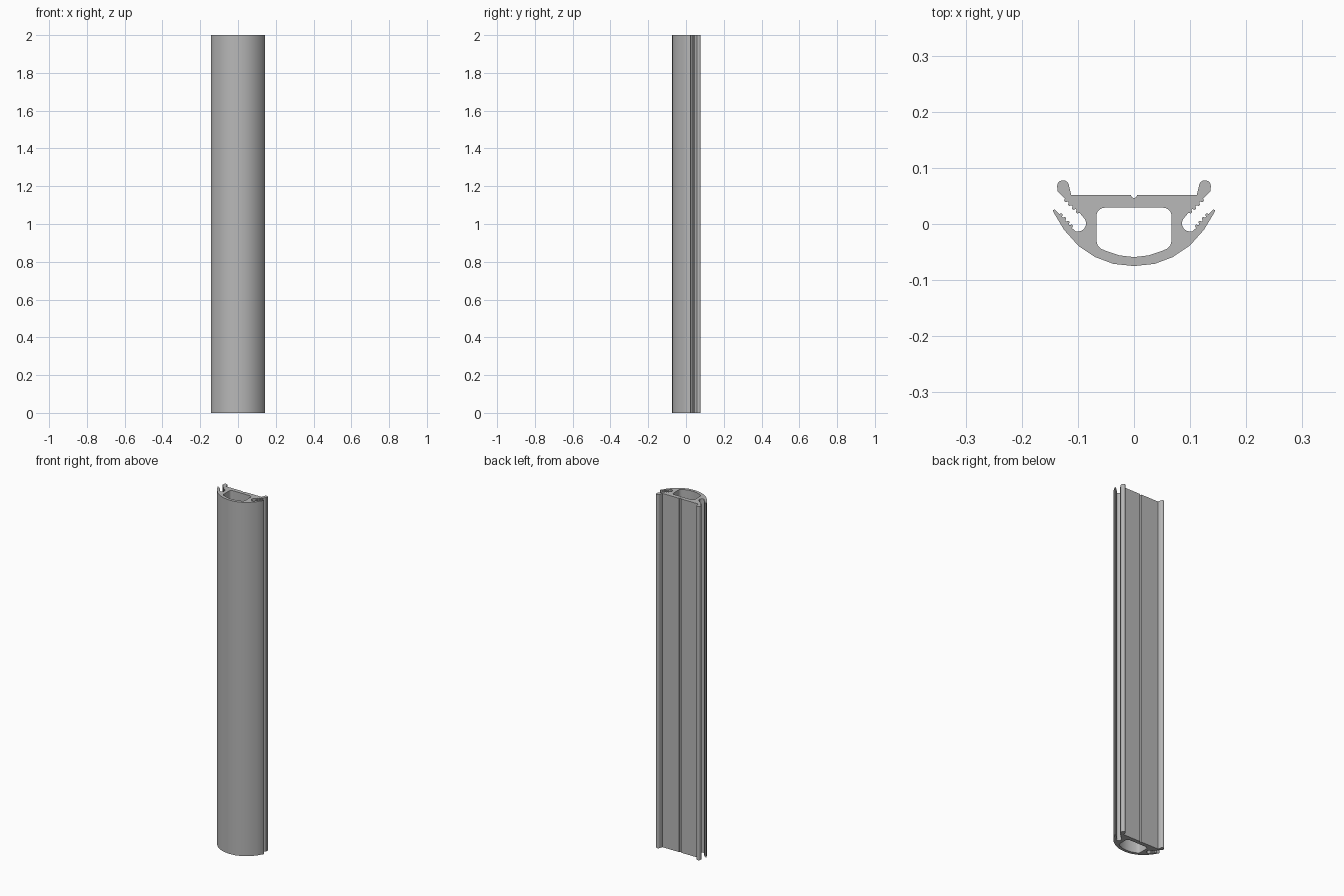
import bpy, bmesh
from math import sin, cos, radians
from mathutils import Vector

LENGTH = 2.0

cube = bpy.data.objects.get("Cube")
if cube:
    bpy.data.objects.remove(cube, do_unlink=True)

metal = bpy.data.materials.new("satin grey")
metal.use_nodes = True
GREY = (0.48, 0.48, 0.48, 1)
metal.diffuse_color = GREY
metal.node_tree.nodes["Principled BSDF"].inputs["Base Color"].default_value = GREY


def arc(cx, cy, r, start, end, steps):
    """Points along a circular arc, angles in degrees."""
    angles = [radians(start + (end - start) * i / steps) for i in range(steps + 1)]
    return [(cx + r * cos(a), cy + r * sin(a)) for a in angles]


def ridges(a, b, count, depth):
    """Gripping teeth along a line, standing out to its left."""
    a, b = Vector(a), Vector(b)
    step = (b - a) / count
    out = Vector((-step.y, step.x)).normalized() * depth
    pts = []
    for i in range(count):
        for t, h in ((0.1, 0), (0.3, 1), (0.65, 1), (0.85, 0)):
            pts.append(tuple(a + step * (i + t) + out * h))
    return pts


def mirrored(half):
    """Close a half outline whose first and last points lie on the centre line."""
    return half + [(-x, y) for x, y in reversed(half[1:-1])]


# Outline, from the rear centre groove around to the front centre
outline = [(0, 0.046), (0.004, 0.048), (0.006, 0.052), (0.112, 0.052), (0.1165, 0.071)]
outline += arc(0.1265, 0.0675, 0.0105, 150, 0, 8)            # rounded rear lip
outline += [(0.136, 0.058), (0.125, 0.047)]
outline += ridges((0.124, 0.046), (0.096, 0.019), 4, 0.004)  # slot upper wall
outline += arc(0.1, 0.001, 0.0145, 135, 285, 8)              # slot end
outline += ridges((0.11, -0.008), (0.134, 0.019), 4, 0.004)  # slot lower wall
outline += [(0.141, 0.026), (0.144, 0.025), (0.144, 0.022)]  # front lip tip
outline += [(0.125, -0.01), (0.099, -0.039), (0.069, -0.059), (0.037, -0.071), (0, -0.075)]

# Hollow core
core = [(0, 0.029)] + arc(0.052, 0.014, 0.015, 90, 0, 6)
core += [(0.067, -0.03), (0.065, -0.038), (0.059, -0.044), (0.05, -0.048), (0.026, -0.056), (0, -0.059)]

bm = bmesh.new()
rims = [[], []]
for loop in (mirrored(outline), mirrored(core)):
    rows = [[bm.verts.new((x, y, z)) for x, y in loop] for z in (0, LENGTH)]
    for i in range(len(loop)):
        low_a, low_b = rows[0][i - 1], rows[0][i]
        high_a, high_b = rows[1][i - 1], rows[1][i]
        bm.faces.new((low_a, low_b, high_b, high_a))
        rims[0].append(bm.edges.get((low_a, low_b)))
        rims[1].append(bm.edges.get((high_a, high_b)))
# End caps with the core left open
for rim in rims:
    bmesh.ops.triangle_fill(bm, edges=rim, use_beauty=True, normal=(0, 0, 1))
bmesh.ops.recalc_face_normals(bm, faces=bm.faces[:])

mesh = bpy.data.meshes.new("extruded_rail")
bm.to_mesh(mesh)
bm.free()
mesh.materials.append(metal)
rail = bpy.data.objects.new("extruded_rail", mesh)
bpy.context.collection.objects.link(rail)
bpy.ops.object.select_all(action='DESELECT')
rail.select_set(True)
bpy.context.view_layer.objects.active = rail
bpy.ops.object.shade_smooth_by_angle(angle=radians(32))
